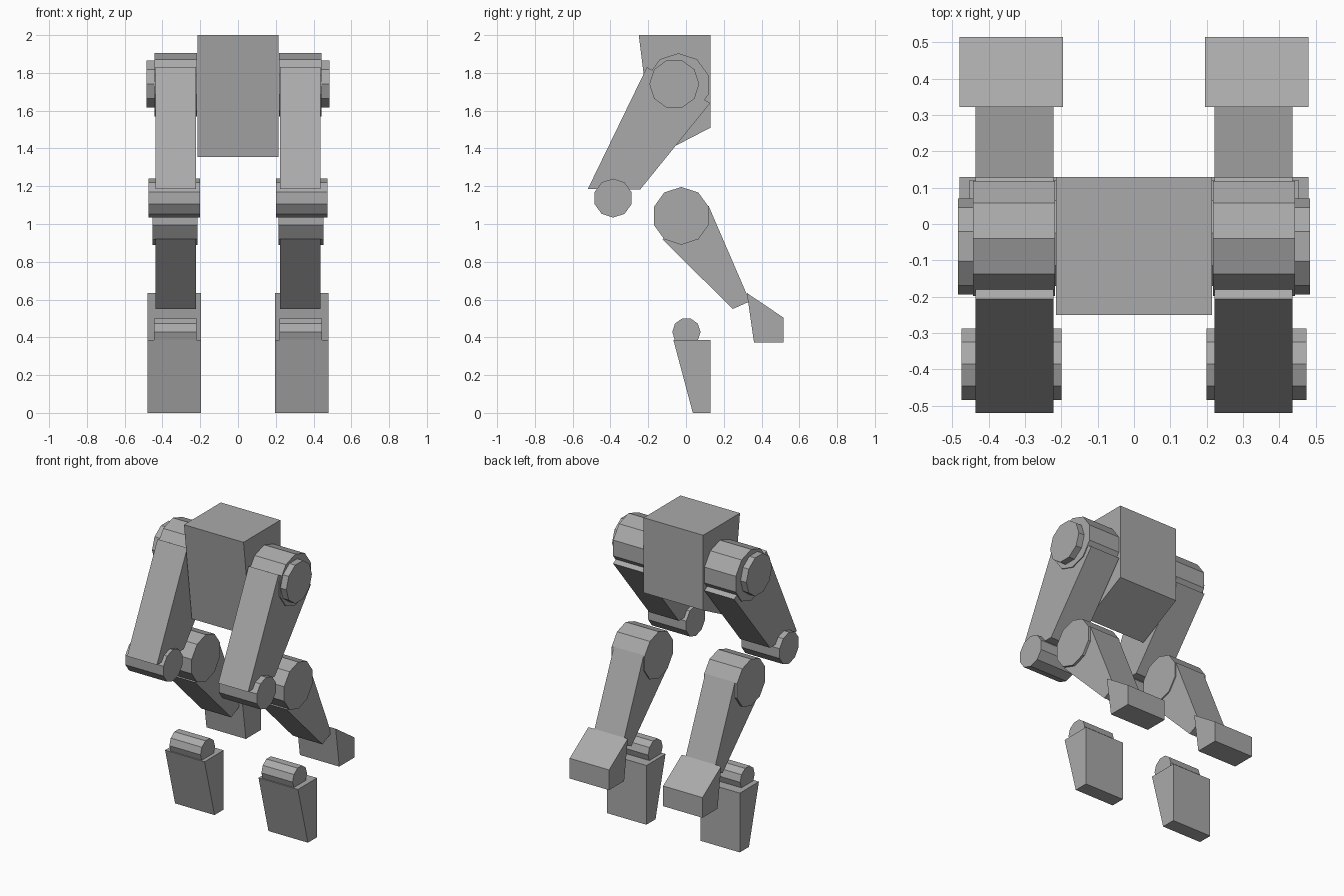
import bpy, bmesh, math

if "Cube" in bpy.data.objects:
    bpy.data.objects.remove(bpy.data.objects["Cube"])

grey = bpy.data.materials.new("mid grey")
grey.diffuse_color = (0.4, 0.4, 0.4, 1)
grey.use_nodes = True
grey.node_tree.nodes["Principled BSDF"].inputs["Base Color"].default_value = grey.diffuse_color


def prism(name, profile, x0, x1):
    """Extrude a (y, z) side profile from x0 to x1."""
    bm = bmesh.new()
    face = bm.faces.new([bm.verts.new((x0, y, z)) for y, z in profile])
    ext = bmesh.ops.extrude_face_region(bm, geom=[face])
    moved = [g for g in ext["geom"] if isinstance(g, bmesh.types.BMVert)]
    bmesh.ops.translate(bm, verts=moved, vec=(x1 - x0, 0, 0))
    bmesh.ops.recalc_face_normals(bm, faces=bm.faces)
    mesh = bpy.data.meshes.new(name)
    bm.to_mesh(mesh)
    bm.free()
    mesh.materials.append(grey)
    ob = bpy.data.objects.new(name, mesh)
    bpy.context.collection.objects.link(ob)
    return ob


def decagon(y, z, r, flat_top=False):
    """Ten-sided outline with a point, or a flat, at the top."""
    start = math.radians(18 if flat_top else 0)
    return [(y + r * math.sin(start + i * math.tau / 10),
             z + r * math.cos(start + i * math.tau / 10)) for i in range(10)]


# Tapered torso
prism("torso", [(-0.25, 2), (0.13, 2), (0.13, 1.51), (-0.17, 1.355)], -0.215, 0.215)

# One leg, listed from hip to toe: name, side profile, inner x, outer x
leg_parts = [
    ("hip_joint", decagon(-0.04, 1.737, 0.167), 0.217, 0.443),
    ("hip_cap", decagon(-0.062, 1.741, 0.132, True), 0.38, 0.485),
    ("thigh", [(-0.52, 1.185), (-0.243, 1.182), (0.128, 1.64), (-0.207, 1.83)], 0.222, 0.437),
    ("knee_joint", decagon(-0.386, 1.137, 0.103), 0.2, 0.475),
    ("shin_joint", decagon(-0.025, 1.043, 0.153), 0.215, 0.453),
    ("shin", [(-0.125, 0.92), (0.247, 0.55), (0.338, 0.59), (0.12, 1.095)], 0.222, 0.437),
    ("heel", [(0.322, 0.635), (0.515, 0.505), (0.515, 0.373), (0.36, 0.373)], 0.195, 0.48),
    ("ankle_joint", decagon(0.002, 0.428, 0.075, True), 0.22, 0.445),
    ("foot", [(-0.067, 0.387), (0.13, 0.387), (0.13, 0), (0.036, 0)], 0.195, 0.48),
]
for name, profile, inner, outer in leg_parts:
    prism("right_" + name, profile, inner, outer)
    prism("left_" + name, profile, -outer, -inner)
